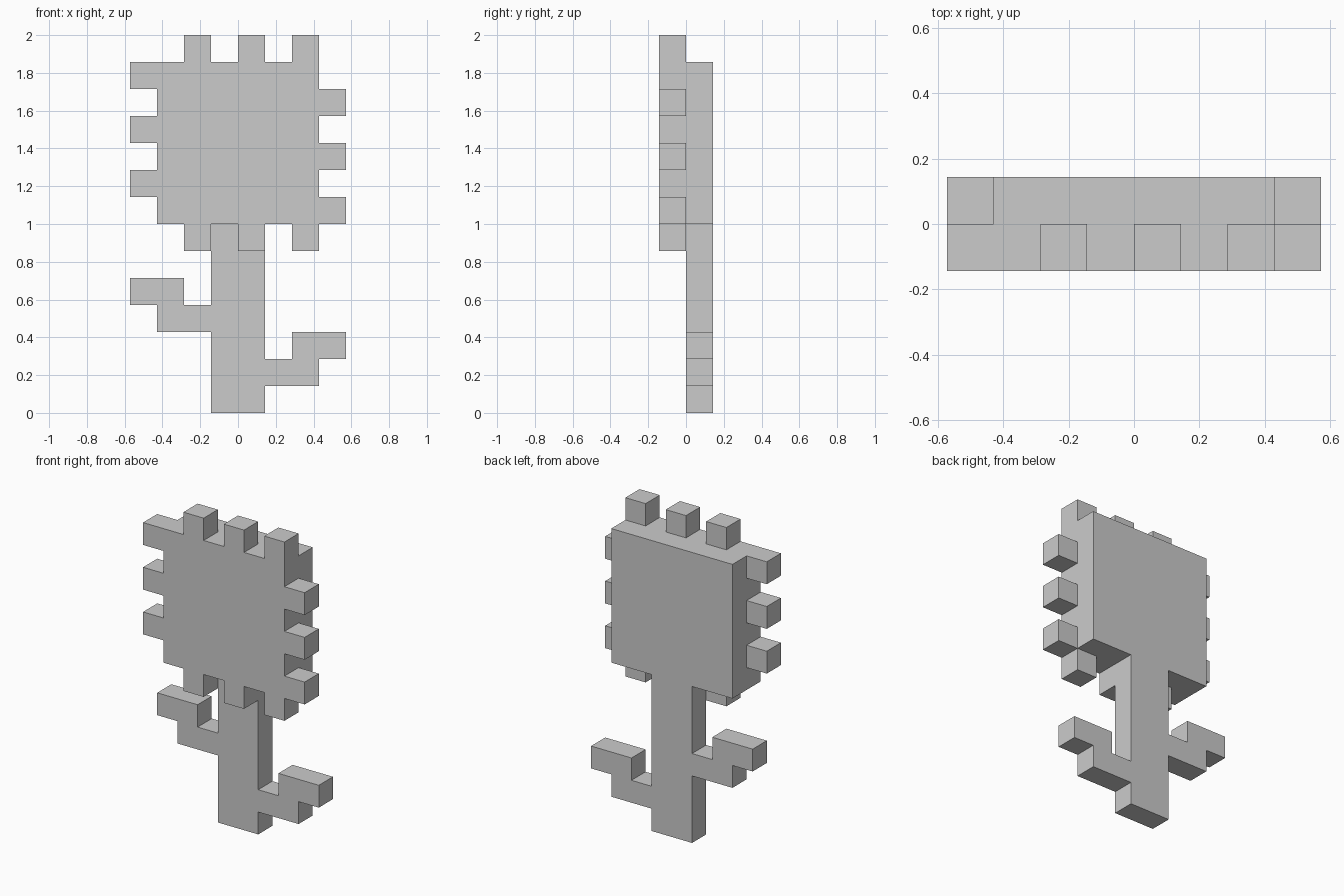
import bpy, bmesh
from mathutils import Vector

if "Cube" in bpy.data.objects:
    bpy.data.objects.remove(bpy.data.objects["Cube"])

U = 1 / 7  # size of one block


def block(x0, x1, y0, y1, z0, z1):
    """Set of unit cells filling a box, in block units."""
    return {(x, y, z) for x in range(x0, x1) for y in range(y0, y1) for z in range(z0, z1)}


def build(name, cells, solid):
    """Outer skin of the cells, leaving out faces hidden against other parts."""
    bm = bmesh.new()
    for c in cells:
        for axis in range(3):
            for side in (0, 1):
                neighbour = list(c)
                neighbour[axis] += 2 * side - 1
                if tuple(neighbour) in solid:
                    continue
                a, b = (axis + 1) % 3, (axis + 2) % 3
                verts = []
                for i, j in ((0, 0), (1, 0), (1, 1), (0, 1)):
                    p = Vector(c)
                    p[axis] += side
                    p[a] += i
                    p[b] += j
                    verts.append(bm.verts.new(p * U))
                bm.faces.new(verts if side else verts[::-1])
    # Weld the quads and merge flat areas into clean faces
    bmesh.ops.remove_doubles(bm, verts=bm.verts[:], dist=1e-4)
    bmesh.ops.dissolve_limit(bm, angle_limit=0.01, verts=bm.verts[:], edges=bm.edges[:])
    mesh = bpy.data.meshes.new(name)
    bm.to_mesh(mesh)
    bm.free()
    bpy.context.collection.objects.link(bpy.data.objects.new(name, mesh))


parts = {}

# Square flower head, two blocks thick
parts["flower_head"] = block(-3, 3, -1, 1, 7, 13)

# Petals around the front layer of the head
petals = set()
for x in (-2, 0, 2):
    petals |= block(x, x + 1, -1, 0, 13, 14) | block(x, x + 1, -1, 0, 6, 7)
for z in (7, 9, 11):
    petals |= block(3, 4, -1, 0, z, z + 1) | block(-4, -3, -1, 0, z + 1, z + 2)
parts["petals"] = petals

# Stem in the back layer
parts["stem"] = block(-1, 1, 0, 1, 0, 7)

# Stepped leaves, the left one higher
parts["left_leaf"] = block(-3, -1, 0, 1, 3, 4) | block(-4, -2, 0, 1, 4, 5)
parts["right_leaf"] = block(1, 3, 0, 1, 1, 2) | block(2, 4, 0, 1, 2, 3)

solid = set().union(*parts.values())
for name, cells in parts.items():
    build(name, cells, solid)
